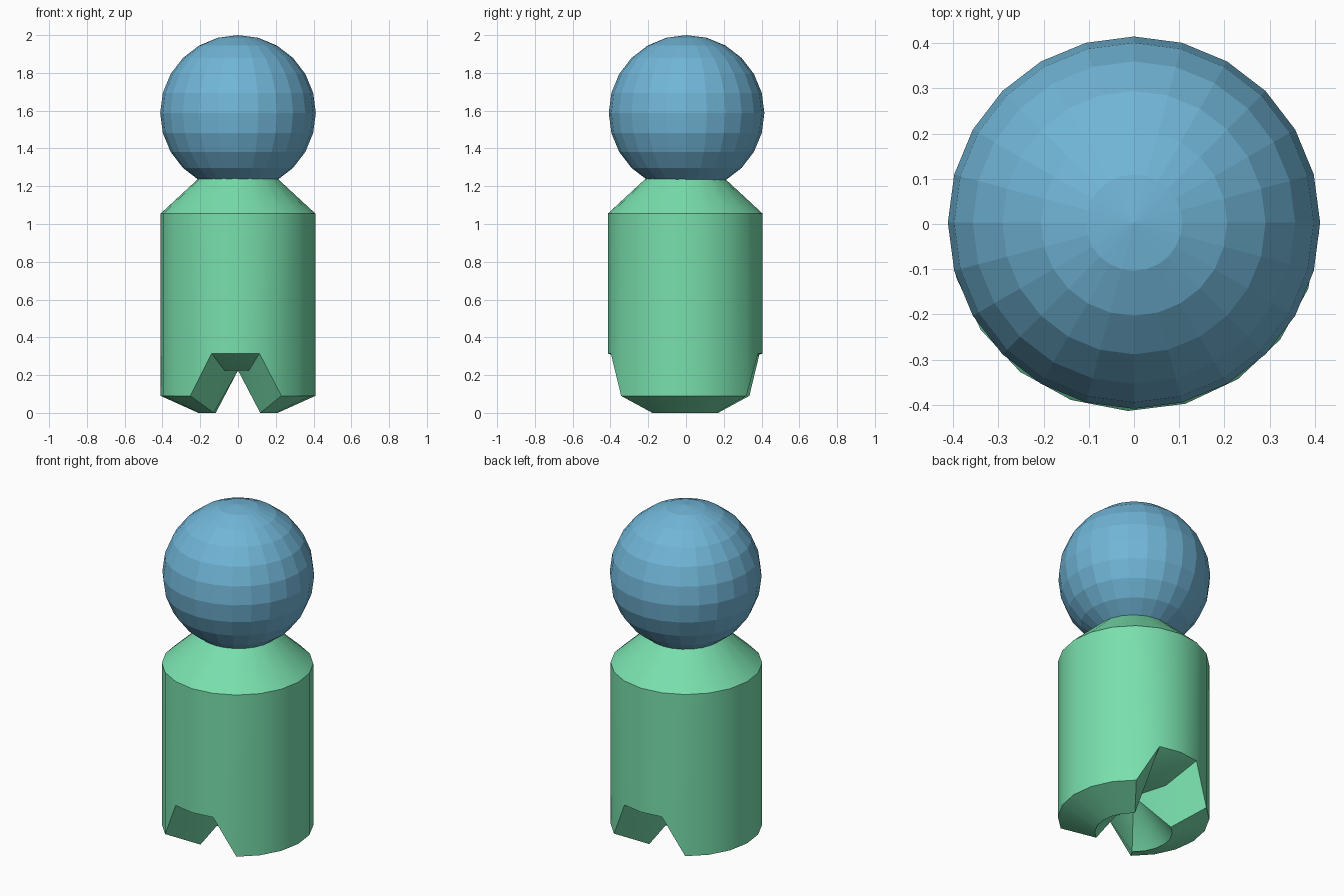
import bpy, bmesh
from math import sin, cos, radians, pi

cube = bpy.data.objects.get("Cube")
if cube:
    bpy.data.objects.remove(cube, do_unlink=True)


def material(name, rgb):
    mat = bpy.data.materials.new(name)
    mat.use_nodes = True
    mat.diffuse_color = (*rgb, 1)
    mat.node_tree.nodes["Principled BSDF"].inputs["Base Color"].default_value = (*rgb, 1)
    return mat


green = material("mint green", (0.19, 0.74, 0.42))
blue = material("sky blue", (0.165, 0.465, 0.68))

SIDES = 20
RADIUS = 0.41
NECK = 0.21
NOTCH = 0.225      # height of the gap between the legs

# Body: stacked rings, with the lower rings lifted at front and back to split the legs
rings = [(NECK, 0.0), (RADIUS, 0.09), (RADIUS, 1.055), (NECK, 1.24)]
front, back = 3 * SIDES // 4, SIDES // 4
lifted = {c + d for c in (front, back) for d in (-1, 0, 1)}

bm = bmesh.new()
rows = []
for level, (r, z) in enumerate(rings):
    row = []
    for i in range(SIDES):
        a = 2 * pi * i / SIDES - radians(1.9)
        lift = NOTCH if level < 2 and i in lifted else 0
        row.append(bm.verts.new((r * cos(a), r * sin(a) - 0.004, z + lift)))
    rows.append(row)
crotch = bm.verts.new((0, -0.004, NOTCH))
for i in range(SIDES):
    j = (i + 1) % SIDES
    for low, high in zip(rows, rows[1:]):
        bm.faces.new((low[i], low[j], high[j], high[i]))
    bm.faces.new((crotch, rows[0][j], rows[0][i]))
bm.faces.new(rows[-1])
bmesh.ops.recalc_face_normals(bm, faces=bm.faces)
mesh = bpy.data.meshes.new("body")
bm.to_mesh(mesh)
bm.free()
body = bpy.data.objects.new("body", mesh)
bpy.context.collection.objects.link(body)
mesh.materials.append(green)
bpy.ops.object.select_all(action="DESELECT")
body.select_set(True)
bpy.context.view_layer.objects.active = body
bpy.ops.object.shade_smooth_by_angle(angle=radians(25))

# Head: faceted ball resting in the neck
bpy.ops.mesh.primitive_uv_sphere_add(segments=24, ring_count=12, radius=RADIUS + 0.002,
                                     location=(0, 0.003, 1.588))
head = bpy.context.object
head.name = "head"
head.data.materials.append(blue)
bpy.ops.object.shade_flat()
